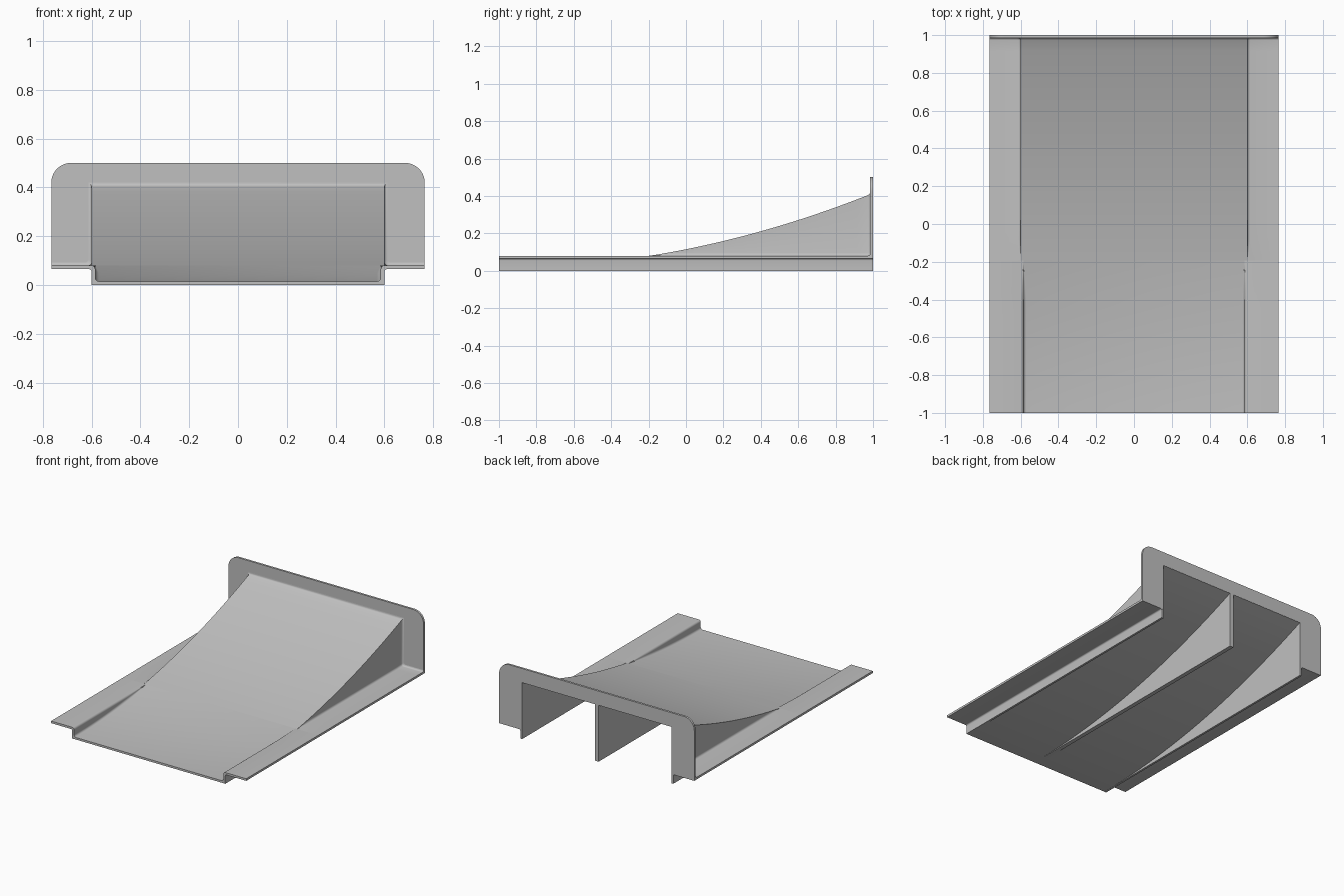
import bpy, bmesh, math

cube = bpy.data.objects.get("Cube")
if cube:
    bpy.data.objects.remove(cube, do_unlink=True)

HALF = 0.765            # half of the full width
WALL_OUT, WALL_IN = 0.6, 0.585
THICK = 0.015
FLANGE = 0.08           # top of the side flanges
FILLET = 0.015
CURVE = 0.1
CREST = -1 + math.sqrt((FLANGE - THICK) / CURVE)   # ramp rises past flanges here

grey = bpy.data.materials.new("plain grey")
grey.use_nodes = True
colour = (0.53, 0.53, 0.53, 1)
grey.diffuse_color = colour
grey.node_tree.nodes["Principled BSDF"].inputs["Base Color"].default_value = colour


def ramp(y):
    return THICK + CURVE * (y + 1) ** 2


def arc(cx, cz, r, start, end, steps=4):
    angles = [math.radians(start + (end - start) * i / steps) for i in range(steps + 1)]
    return [(cx + r * math.cos(a), cz + r * math.sin(a)) for a in angles]


def mirrored(half):
    return half + [(-x, z) for x, z in reversed(half)]


def loft(name, sections):
    """Skin closed (x, z) sections placed at successive y stations."""
    bm = bmesh.new()
    rings = [[bm.verts.new((x, y, z)) for x, z in pts] for y, pts in sections]
    n = len(rings[0])
    for a, b in zip(rings, rings[1:]):
        for i in range(n):
            j = (i + 1) % n
            bm.faces.new((a[i], a[j], b[j], b[i]))
    bm.faces.new(rings[0])
    bm.faces.new(rings[-1])
    bmesh.ops.recalc_face_normals(bm, faces=bm.faces[:])
    mesh = bpy.data.meshes.new(name)
    bm.to_mesh(mesh)
    bm.free()
    mesh.materials.append(grey)
    obj = bpy.data.objects.new(name, mesh)
    bpy.context.collection.objects.link(obj)
    bpy.ops.object.select_all(action="DESELECT")
    obj.select_set(True)
    bpy.context.view_layer.objects.active = obj
    bpy.ops.object.shade_smooth_by_angle(angle=math.radians(30))
    return obj


def underside(y):
    low = FLANGE - THICK
    return ([(HALF, low)] + arc(WALL_OUT + 0.01, low - 0.01, 0.01, 90, 180)
            + [(WALL_OUT, 0), (WALL_IN, 0), (WALL_IN, max(ramp(y) - THICK, 0.0005))])


def trough(y):
    # Sunken floor, filleted into walls that round over onto the flanges
    h = ramp(y)
    r = max(0.0005, min(FILLET, (FLANGE - h) / 2))
    top = arc(WALL_IN - r, h + r, r, -90, 0)
    top += arc(WALL_IN + r, FLANGE - r, r, 180, 90)
    return mirrored(top + [(HALF, FLANGE)] + underside(y))


def raised(y, grow=0):
    # Raised ramp with outer walls filleted onto the flanges
    h = ramp(y) + grow
    wall, base = WALL_OUT + grow, FLANGE + grow
    r = max(0.0005, min(FILLET, h - base))
    top = [(wall, h)] + arc(wall + r, base + r, r, 180, 270)
    return mirrored(top + [(HALF, base)] + underside(y))


# Front half of the ramp, sunk between the flanges
steps = 20
ys = [-1 + (CREST + 1) * i / steps for i in range(steps + 1)]
loft("sunken_ramp", [(y, trough(y)) for y in ys])

# Rear half, flaring by a small fillet into the back plate
face_y = 1 - THICK
r = 0.012
start = face_y - r
ys = [CREST + (start - CREST) * i / steps for i in range(steps + 1)]
sections = [(y, raised(y)) for y in ys]
for i in range(1, 5):
    a = math.radians(90 * i / 4)
    y = start + r * math.sin(a)
    sections.append((y, raised(y, r * (1 - math.cos(a)))))
sections.append((0.999, raised(0.999)))
loft("raised_ramp", sections)

# Back plate: rounded arch around the open underside
corner = 0.08
plate = [(WALL_IN, ramp(1) - THICK), (WALL_IN, FLANGE - THICK), (HALF, FLANGE - THICK)]
plate += arc(HALF - corner, 0.5 - corner, corner, 0, 90, 10)
loft("back_plate", [(face_y, mirrored(plate)), (1, mirrored(plate))])

# Centre rib under the ramp
ys = [-0.9 + 1.9 * i / steps for i in range(steps + 1)]
loft("centre_rib", [(y, mirrored([(0.015, 0), (0.015, ramp(y) - 0.01)])) for y in ys])
